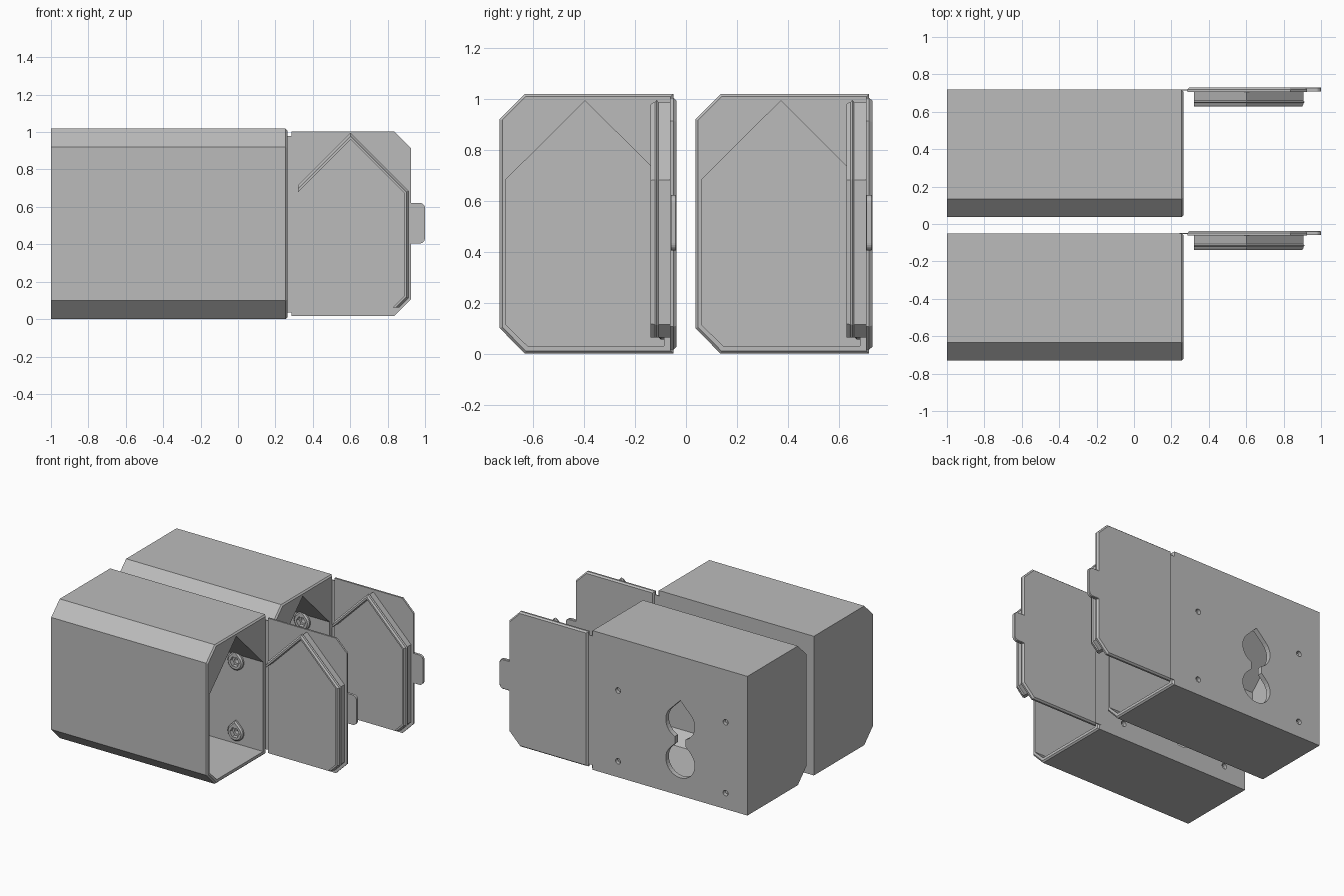
import bpy, bmesh, math
from mathutils import Vector

cube = bpy.data.objects.get("Cube")
if cube:
    bpy.data.objects.remove(cube, do_unlink=True)

grey = bpy.data.materials.new("plain grey")
grey.use_nodes = True
COLOR = (0.5, 0.5, 0.5, 1)
grey.diffuse_color = COLOR
grey.node_tree.nodes["Principled BSDF"].inputs["Base Color"].default_value = COLOR


def loft(name, rings):
    """Solid skinned through matching rings of 3D points."""
    bm = bmesh.new()
    loops = [[bm.verts.new(p) for p in ring] for ring in rings]
    n = len(loops[0])
    for a, b in zip(loops, loops[1:]):
        for i in range(n):
            j = (i + 1) % n
            bm.faces.new((a[i], a[j], b[j], b[i]))
    bm.faces.new(loops[0])
    bm.faces.new(loops[-1])
    bmesh.ops.recalc_face_normals(bm, faces=bm.faces)
    mesh = bpy.data.meshes.new(name)
    bm.to_mesh(mesh)
    bm.free()
    mesh.materials.append(grey)
    ob = bpy.data.objects.new(name, mesh)
    bpy.context.collection.objects.link(ob)
    return ob


def along_x(profile, x):
    return [(x, y, z) for y, z in profile]


def along_y(profile, y):
    return [(x, y, z) for x, z in profile]


def offset(points, d, ends=None):
    """Mitred offset to the left of travel; ends = cut directions of an open path."""
    pts = [Vector(p) for p in points]
    n = len(pts)
    normals = []
    for i in range(n):
        t = (pts[(i + 1) % n] - pts[i]).normalized()
        normals.append(Vector((-t.y, t.x)))
    out = []
    for i, p in enumerate(pts):
        a, b = normals[i - 1], normals[i]
        if ends and i in (0, n - 1):
            cut = Vector(ends[0 if i == 0 else 1])
            out.append(p + cut * d / cut.dot(b if i == 0 else a))
        else:
            out.append(p + (a + b) * d / (1 + a.dot(b)))
    return out


def arc(cx, cz, r, start, end, n):
    return [(cx + r * math.cos(math.radians(start + (end - start) * i / n)),
             cz + r * math.sin(math.radians(start + (end - start) * i / n)))
            for i in range(n + 1)]


def teardrop(cx, cz, r):
    return arc(cx, cz, r, 135, 405, 24) + [(cx, cz + r * math.sqrt(2))]


def boolean(ob, tool, operation):
    """Bake a boolean into the object and discard the tool."""
    mod = ob.modifiers.new(operation.lower(), 'BOOLEAN')
    mod.operation, mod.object, mod.solver = operation, tool, 'EXACT'
    tool.hide_render = True
    graph = bpy.context.evaluated_depsgraph_get()
    mesh = bpy.data.meshes.new_from_object(ob.evaluated_get(graph))
    ob.modifiers.clear()
    ob.data = mesh
    bpy.data.objects.remove(tool, do_unlink=True)


# Housing shell: chamfered front, softened rim at the open end
BACK = -0.05
WALL = -0.086
END = 0.264
outer = [(BACK, 0), (BACK, 1.018), (-0.633, 1.018), (-0.731, 0.92), (-0.731, 0.1), (-0.633, 0)]
housing = loft("housing", [along_x(outer, -1), along_x(outer, END - 0.01),
                           along_x(offset(outer, 0.01), END)])

# House-shaped cavity
inner = [(WALL, 0.03), (WALL, 0.684), (-0.396, 0.992), (-0.706, 0.684), (-0.706, 0.112), (-0.622, 0.03)]
boolean(housing, loft("cavity", [along_x(inner, -0.97), along_x(inner, END + 0.1)]), 'DIFFERENCE')

# Screw bosses on the rear wall, each with a hexagonal pocket and a bore
for x in (0.047, -0.823):
    for z in (0.117, 0.635):
        zb = z
        boss = teardrop(x, zb, 0.062)
        boolean(housing, loft("boss", [along_y(boss, WALL + 0.015), along_y(boss, WALL - 0.012),
                                       along_y(teardrop(x, zb, 0.052), WALL - 0.022)]), 'UNION')
        pocket = arc(x, z, 0.038, 0, 300, 5)
        boolean(housing, loft("pocket", [along_y(pocket, WALL - 0.1), along_y(pocket, WALL + 0.008)]), 'DIFFERENCE')
        bore = arc(x, z, 0.02, 0, 345, 23)
        boolean(housing, loft("bore", [along_y(bore, WALL - 0.1), along_y(bore, 0)]), 'DIFFERENCE')

# Double teardrop opening through the rear wall
neck = [(-0.5, 0.36), (-0.412, 0.36), (-0.412, 0.46), (-0.5, 0.46)]
for shape in (teardrop(-0.456, 0.53, 0.117), teardrop(-0.456, 0.247, 0.117), neck):
    boolean(housing, loft("opening", [along_y(shape, WALL - 0.05), along_y(shape, 0)]), 'DIFFERENCE')

# Thin hinge strip
strip = [(END - 0.02, 0.035), (0.3, 0.035), (0.3, 0.98), (END - 0.02, 0.98)]
hinge = loft("hinge", [along_y(strip, BACK - 0.004), along_y(strip, BACK + 0.002)])

# Lid plate with bevelled outer edge
LID_IN, LID_OUT = -0.062, -0.037
plate = [(0.286, 0.016), (0.836, 0.016), (0.926, 0.106), (0.926, 0.913), (0.836, 1.003), (0.286, 1.003)]
lid = loft("lid", [along_y(plate, LID_IN), along_y(plate, LID_OUT - 0.012),
                   along_y(offset(plate, 0.01), LID_OUT)])

# Pull tab with rounded corners
tab_shape = ([(0.9, 0.404)] + arc(0.97, 0.434, 0.03, -90, 0, 6)
             + arc(0.97, 0.592, 0.03, 0, 90, 6) + [(0.9, 0.622)])
tab = loft("pull_tab", [along_y(tab_shape, LID_IN + 0.003), along_y(tab_shape, LID_OUT - 0.004),
                        along_y(offset(tab_shape, 0.004), LID_OUT)])

# Sealing ridge on the lid, with a snap bead running along its outside
path = [(0.32, 0.704), (0.602, 0.986), (0.906, 0.682), (0.906, 0.115), (0.854, 0.063)]
cuts = ((0, 1), (1, 0))


def band(y, grow):
    far = offset(path, grow, cuts)
    near = offset(path, -0.018, cuts)
    return along_y(far + near[::-1], y)


ridge = loft("sealing_ridge", [band(-0.139, -0.006), band(-0.128, 0), band(-0.122, 0), band(-0.115, 0.007),
                               band(-0.108, 0), band(LID_IN + 0.004, 0)])

# Second identical unit behind the first
for ob in (housing, hinge, lid, tab, ridge):
    twin = ob.copy()
    twin.name = "rear_" + ob.name
    twin.location.y = 0.768
    bpy.context.collection.objects.link(twin)
